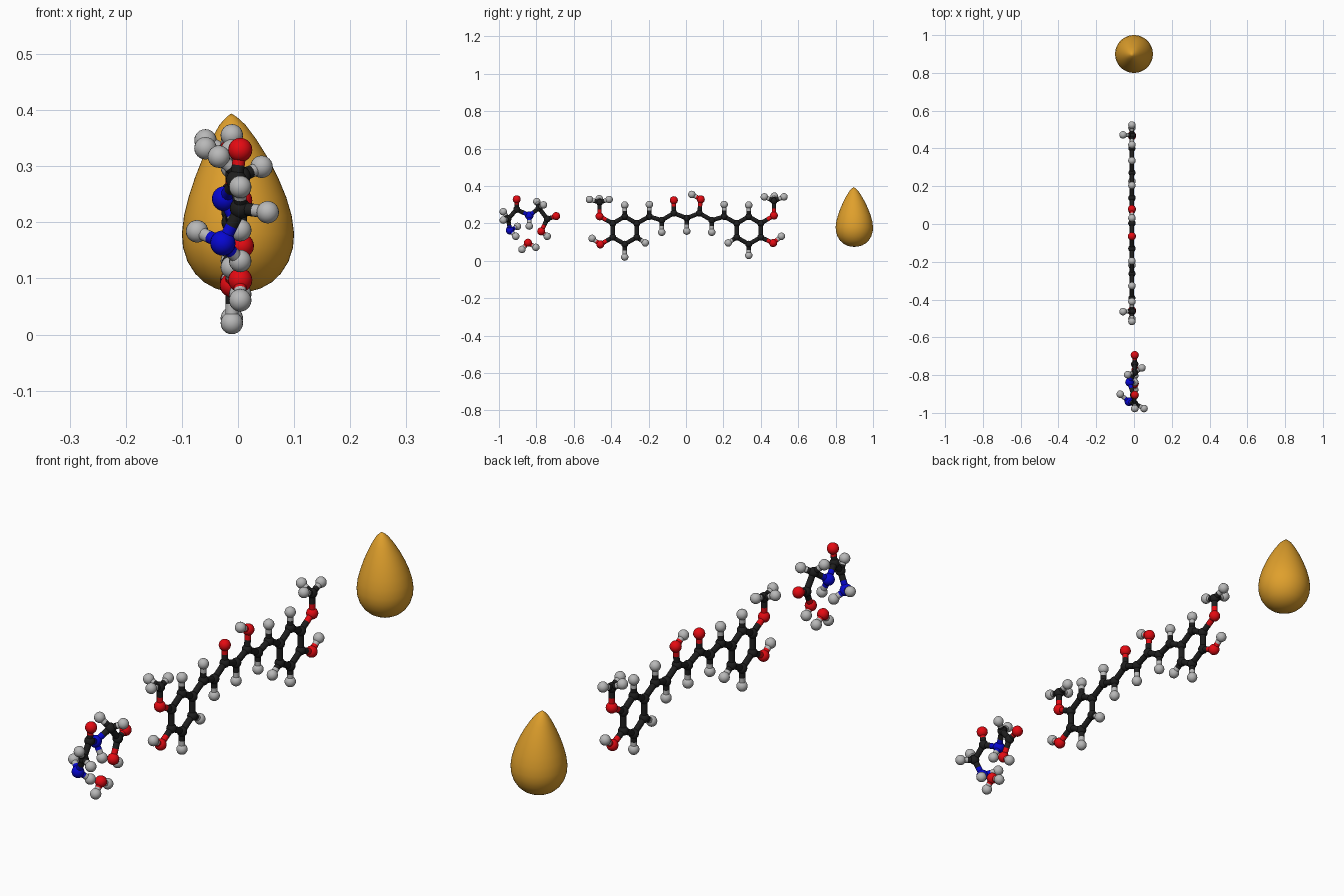
import bpy, bmesh, math
from mathutils import Vector, Matrix

if "Cube" in bpy.data.objects:
    bpy.data.objects.remove(bpy.data.objects["Cube"])

COLORS = {"carbon": (.013, .013, .013, 1), "oxygen": (.78, .003, .006, 1),
          "nitrogen": (.002, .002, .65, 1), "hydrogen": (.48, .48, .48, 1),
          "oil": (.74, .35, .025, 1)}
RADIUS = {"carbon": .0185, "oxygen": .0215, "nitrogen": .0225, "hydrogen": .02}
BOND_R = .0115
OFFSET = Vector((0, .004, -.002))
C, O, N, H = "carbon", "oxygen", "nitrogen", "hydrogen"


def material(name):
    m = bpy.data.materials.get(name) or bpy.data.materials.new(name)
    m.diffuse_color = COLORS[name]
    m.use_nodes = True
    m.node_tree.nodes["Principled BSDF"].inputs["Base Color"].default_value = m.diffuse_color
    return m


def finish(bm, name, mat):
    bmesh.ops.recalc_face_normals(bm, faces=bm.faces[:])
    me = bpy.data.meshes.new(name)
    bm.to_mesh(me)
    bm.free()
    ob = bpy.data.objects.new(name, me)
    bpy.context.collection.objects.link(ob)
    me.materials.append(material(mat))
    bpy.context.view_layer.objects.active = ob
    ob.select_set(True)
    bpy.ops.object.shade_smooth_by_angle(angle=math.radians(40))
    ob.select_set(False)


def half_bond(bm, a, b):
    d = b - a
    mat = Matrix.Translation((a + b) / 2) @ d.to_track_quat('Z', 'Y').to_matrix().to_4x4()
    bmesh.ops.create_cone(bm, cap_ends=True, segments=12, radius1=BOND_R,
                          radius2=BOND_R, depth=d.length, matrix=mat)


def molecule(name, atoms):
    """Balls per element, bonds found by distance and coloured half and half."""
    atoms = [(e, Vector(p) + OFFSET) for e, p in atoms]
    heavy = [a for a in atoms if a[0] != H]
    meshes = {e: bmesh.new() for e, _ in atoms}
    bonds = [(a, b) for i, a in enumerate(heavy) for b in heavy[:i]
             if (a[1] - b[1]).length < .09]
    # each hydrogen hangs on its nearest heavier atom
    bonds += [(a, min(heavy, key=lambda b: (a[1] - b[1]).length))
              for a in atoms if a[0] == H]
    for e, p in atoms:
        bmesh.ops.create_uvsphere(meshes[e], u_segments=20, v_segments=12,
                                  radius=RADIUS[e], matrix=Matrix.Translation(p))
    for (e, p), (f, q) in bonds:
        half_bond(meshes[e], p, (p + q) / 2)
        half_bond(meshes[f], q, (p + q) / 2)
    for e, bm in meshes.items():
        finish(bm, f"{name}_{e}_atoms", e)


# long molecule: two mirrored ring ends plus the centre of the chain
X = -.011


def ring_end(s, lift):
    cy, cz = .3315, .165
    out = [(C, (X, s * (cy + .074 * math.sin(k * math.pi / 3)),
                cz + .074 * math.cos(k * math.pi / 3))) for k in range(6)]
    flat = [(H, .3315, .3), (H, .3315, .0225 + lift * .6),         # ring hydrogens
            (H, .222, .098), (C, .2, .239), (H, .2, .303),         # chain start
            (C, .134, .219), (H, .134, .155),
            (O, .466, .24 + lift * .3), (C, .466, .315 + lift * .5),  # methoxy
            (H, .52, .33 + lift), (H, .415, .33 + lift),
            (O, .462, .09 + lift * .5), (H, .506, .122 + lift * .8)]  # hydroxyl
    out += [(e, (X, s * y, z)) for e, y, z in flat]
    out.append((H, (-.058, s * .468, .334 + lift)))
    return out


chain = [(C, (X, -.069, .257)), (O, (X, -.069, .326)),
         (C, (X, 0, .23)), (H, (X, 0, .161)),
         (C, (X, .067, .257)), (O, (X, .075, .331)), (H, (X, .027, .357))]
molecule("long_molecule", ring_end(-1, 0) + ring_end(1, .014) + chain)

# small folded molecule
molecule("small_molecule", [
    (N, (-.027, -.945, .165)), (H, (-.073, -.905, .186)), (H, (.004, -.914, .133)),
    (C, (.004, -.955, .227)), (H, (.004, -.981, .265)), (H, (.053, -.981, .22)),
    (C, (-.003, -.909, .277)), (O, (.004, -.909, .331)),
    (N, (-.024, -.842, .244)), (H, (.004, -.842, .188)),
    (C, (.004, -.79, .284)), (H, (-.034, -.802, .319)), (H, (.042, -.766, .301)),
    (C, (.004, -.746, .226)), (O, (.004, -.698, .241)),
    (O, (.007, -.778, .16)), (H, (.004, -.746, .133))])

# water molecule
molecule("water_molecule", [(O, (.004, -.849, .099)), (H, (.004, -.881, .063)),
                            (H, (.004, -.807, .074))])

# oil drop: lathed teardrop whose tip leans slightly
profile = [(.018, .076), (.04, .082), (.06, .093), (.076, .108), (.09, .13),
           (.098, .155), (.1, .18), (.096, .212), (.087, .245), (.074, .28),
           (.058, .315), (.04, .348), (.023, .374), (.01, .387)]
SEG = 48
bm = bmesh.new()


def lean(z):
    return max(0, (z - .18) / .214) ** 2


rings = [[bm.verts.new((r * math.cos(k * math.tau / SEG) - .012 * lean(z),
                        .9 + r * math.sin(k * math.tau / SEG) - .003 * lean(z), z))
          for k in range(SEG)] for r, z in profile]
low, tip = bm.verts.new((0, .9, .075)), bm.verts.new((-.012, .897, .394))
for k in range(SEG):
    j = (k + 1) % SEG
    for a, b in zip(rings, rings[1:]):
        bm.faces.new((a[k], a[j], b[j], b[k]))
    bm.faces.new((low, rings[0][j], rings[0][k]))
    bm.faces.new((tip, rings[-1][k], rings[-1][j]))
finish(bm, "oil_drop", "oil")
